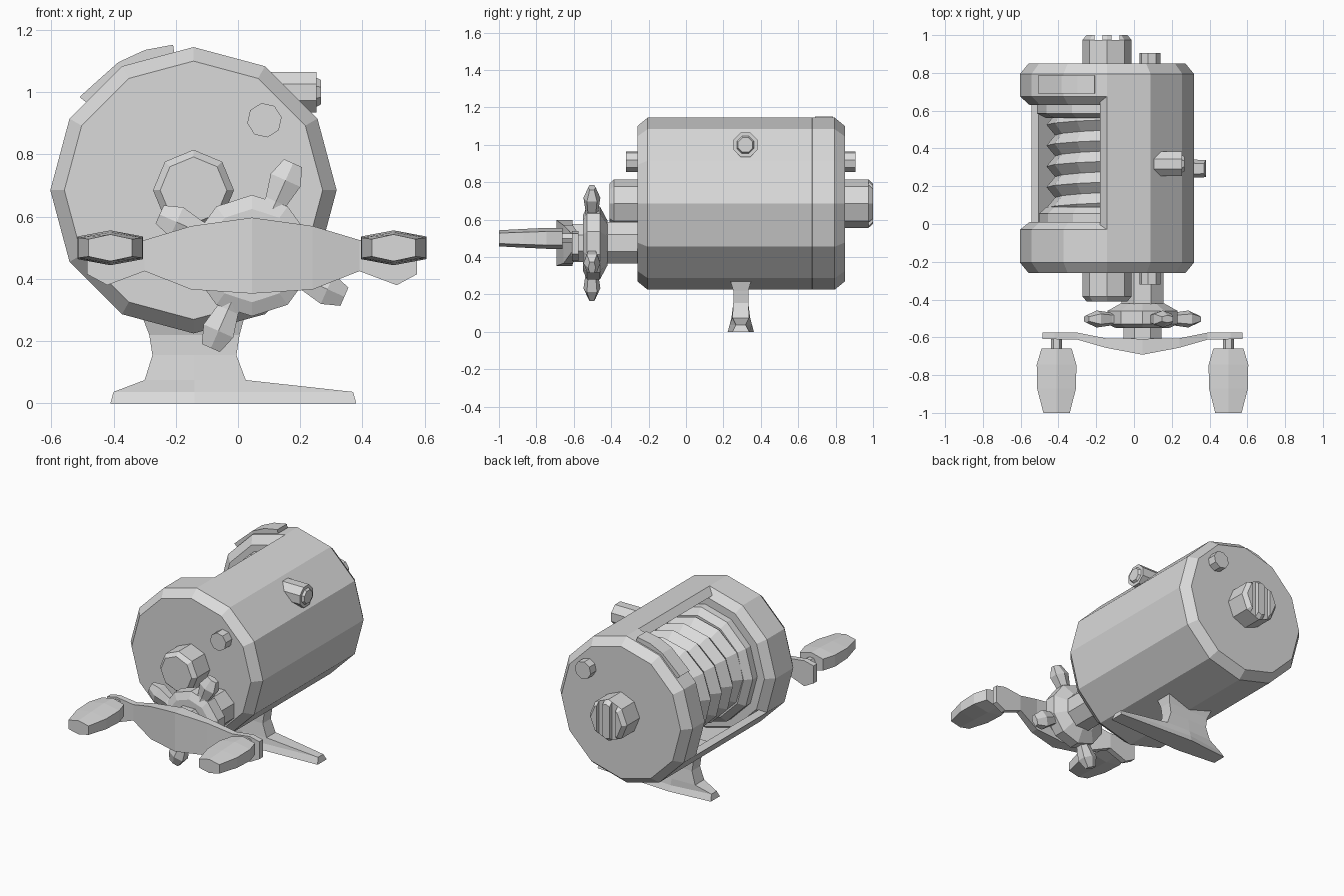
import bpy, bmesh, math
from mathutils import Vector

if "Cube" in bpy.data.objects:
    bpy.data.objects.remove(bpy.data.objects["Cube"])

grey = bpy.data.materials.new("light_grey")
grey.diffuse_color = (0.7, 0.7, 0.7, 1)
grey.use_nodes = True
grey.node_tree.nodes["Principled BSDF"].inputs["Base Color"].default_value = grey.diffuse_color

CX, CZ = -0.143, 0.685   # body axis
HX, HZ = 0.045, 0.475    # crank axis


def loft(name, rings, close=False):
    """Skin a list of equal-length point rings; cap the ends, or join last to first."""
    bm = bmesh.new()
    vs = [[bm.verts.new(p) for p in r] for r in rings]
    n = len(vs[0])
    pairs = list(zip(vs, vs[1:])) + ([(vs[-1], vs[0])] if close else [])
    for a, b in pairs:
        for i in range(n):
            bm.faces.new((a[i], a[(i + 1) % n], b[(i + 1) % n], b[i]))
    if not close:
        bm.faces.new(vs[0])
        bm.faces.new(vs[-1])
    bmesh.ops.recalc_face_normals(bm, faces=bm.faces)
    me = bpy.data.meshes.new(name)
    bm.to_mesh(me)
    bm.free()
    me.materials.append(grey)
    ob = bpy.data.objects.new(name, me)
    bpy.context.collection.objects.link(ob)
    return ob


def polar(cx, cz, r, deg, y):
    a = math.radians(deg)
    return (cx + r * math.cos(a), y, cz + r * math.sin(a))


def lathe(name, cx, cz, profile, n, phase=0.0):
    """Turned part along y; profile is a list of (y, radius)."""
    return loft(name, [[polar(cx, cz, r, phase + 360 * i / n, y) for i in range(n)]
                       for y, r in profile])


# Body end housings with chamfered rims
lathe("front_housing", CX, CZ, [(-.26, .415), (-.205, .46), (-.03, .46), (.01, .41)], 12)
lathe("back_housing", CX, CZ, [(.63, .41), (.675, .46), (.795, .46), (.85, .415)], 12)

# Body shell, open at the upper left
outer = list(range(-150, 91, 30))
shell = []
for a in outer:
    inner = 95 if a == 90 else a
    shell.append([polar(CX, CZ, .46, a, -.04), polar(CX, CZ, .46, a, .685),
                  polar(CX, CZ, .42, inner, .685), polar(CX, CZ, .42, inner, -.04)])
loft("body_shell", shell)

# Spool flanges and wound line
lathe("spool_front_flange", CX, CZ, [(0, .36), (.055, .36), (.09, .32)], 12)
lathe("spool_back_flange", CX, CZ, [(.56, .32), (.585, .37), (.64, .37)], 12)
pitch = .11
rows = []
for j in range(11):
    r = .32 if j % 2 else .275
    rows.append([polar(CX, CZ, r, 30 * k, .04 + pitch * j / 2) for k in range(12)])
    # slant each turn so the ridges lean like a winding
    rows[-1] = [(x, y + .02 * math.cos(math.radians(30 * k - 60)), z)
                for k, (x, y, z) in enumerate(rows[-1])]
loft("wound_line", rows)

# Curved plate on the back housing
arc = [(98, .472), (109, .477), (120.4, .477), (133.6, .468), (140.7, .473)]
loft("rim_plate", [[polar(CX, CZ, r, a, .69), polar(CX, CZ, r, a, .785),
                    polar(CX, CZ, r - .04, a, .785), polar(CX, CZ, r - .04, a, .69)]
                   for a, r in arc])

# End caps on the body axis; the back one has a slot
lathe("front_cap", CX, CZ, [(-.41, .107), (-.385, .13), (-.2, .13)], 8)
cap = lathe("back_cap", CX, CZ, [(.8, .13), (.975, .13), (1.0, .108)], 8)
for sx in (-.045, .045):
    x0, x1 = CX + sx - .02, CX + sx + .02
    cutter = loft("slot_cutter", [[(x0, y, z0), (x1, y, z0), (x1, y, z1), (x0, y, z1)]
                                  for y, z0, z1 in ((.975, .4, 1), (1.1, .4, 1))])
    cutter.hide_render = True
    cutter.hide_viewport = True
    m = cap.modifiers.new("slot", 'BOOLEAN')
    m.object = cutter
    m.solver = 'EXACT'

# Through pin showing on both ends
lathe("through_pin", .085, .91, [(-.32, .056), (.905, .056)], 8, 10)

# Side button pointing right
loft("side_button", [[(x, .318 + r * math.cos(i * math.pi / 4 + math.pi / 8),
                       1.0 + r * math.sin(i * math.pi / 4 + math.pi / 8)) for i in range(8)]
                     for x, r in ((.03, .07), (.253, .07), (.253, .05), (.267, .042))])

# Foot: tapered toes below, waisted neck above
foot = []
for z, x0, x1, mid, end in ((0, -.41, .38, .07, .045), (.037, -.40, .37, .06, .026),
                            (.075, -.30, .025, .05, .045), (.155, -.275, -.005, .04, .04),
                            (.22, -.285, .005, .04, .04), (.31, -.32, .03, .067, .067)):
    foot.append([(x0, .293 - end, z), (-.14, .293 - mid, z), (x1, .293 - end, z),
                 (x1, .293 + end, z), (-.14, .293 + mid, z), (x0, .293 + end, z)])
loft("foot", foot)

# Crank shaft, drag wheel hub and nut
lathe("crank_shaft", HX, HZ, [(-.43, .12), (-.2, .12)], 8, 22.5)
lathe("drag_hub", HX, HZ, [(-.55, .15), (-.53, .195), (-.46, .195), (-.42, .12)], 10, 18)
lathe("crank_nut", HX, HZ, [(-.64, .11), (-.54, .11)], 8, 22.5)

# Four drag wheel arms
for k in range(4):
    a = math.radians(66 + 90 * k)
    d, s = Vector((math.cos(a), 0, math.sin(a))), Vector((-math.sin(a), 0, math.cos(a)))
    c = Vector((HX, -.503, HZ))
    up = Vector((0, 1, 0))
    loft("drag_arm_%d" % (k + 1),
         [[c + d * r + s * (w * i) + up * (t * j)
           for i, j in ((-1, -.6), (0, -1), (1, -.6), (1, .6), (0, 1), (-1, .6))]
          for r, w, t in ((.1, .04, .045), (.19, .036, .035), (.265, .052, .045),
                          (.325, .032, .02))])

# Bowed crank handle: x offset, front y, back y, low z, high z
half = [(.53, -.61, -.575, .415, .525), (.465, -.61, -.575, .38, .54),
        (.345, -.612, -.575, .425, .525), (.195, -.655, -.605, .366, .57),
        (0, -.692, -.608, .353, .597)]
stations = [(-o, *q) for o, *q in half] + [(o, *q) for o, *q in half[-2::-1]]
loft("crank_handle", [[(HX + o, f, lo), (HX + o, b, lo), (HX + o, b, hi), (HX + o, f, hi)]
                      for o, f, b, lo, hi in stations])

# Grips and their pins
for side, gx in (("left", HX - .455), ("right", HX + .455)):
    lathe(side + "_grip_pin", gx, .5, [(-.68, .03), (-.6, .03)], 6)
    loft(side + "_grip", [[(gx - w, y, .5 - h * .65), (gx, y, .5 - h), (gx + w, y, .5 - h * .65),
                           (gx + w, y, .5 + h * .65), (gx, y, .5 + h), (gx - w, y, .5 + h * .65)]
                          for y, w, h in ((-1.0, .07, .043), (-.87, .103, .05),
                                          (-.745, .105, .056), (-.66, .08, .056))])
